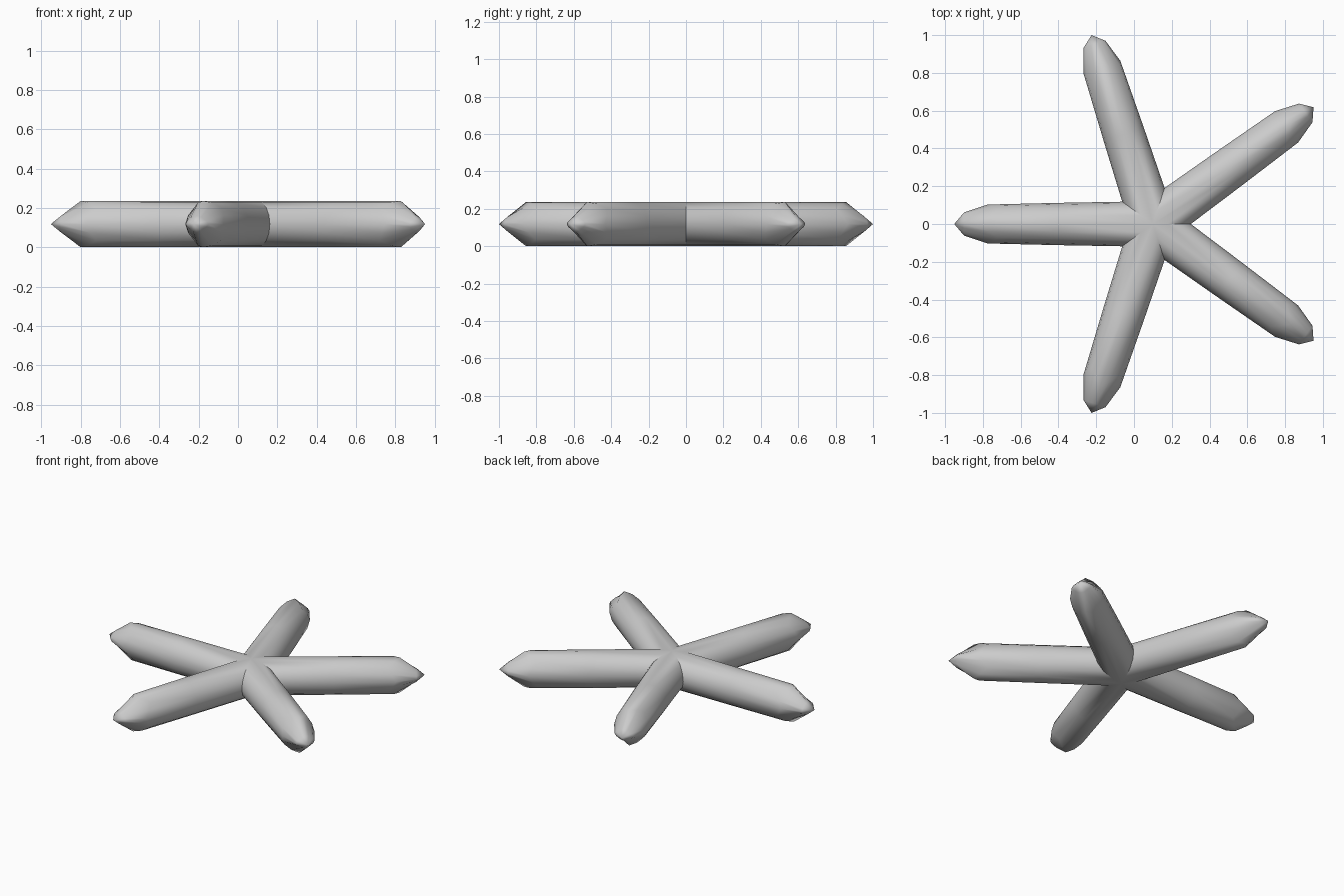
import bpy, bmesh, math
from math import sin, cos, tan, pi, radians

if "Cube" in bpy.data.objects:
    bpy.data.objects.remove(bpy.data.objects["Cube"])

N = 16            # sides of each arm
R = 1.0515        # arm length
CX, CZ = 0.10, 0.1185
H = 0.1175        # half height of an arm


def arm_rings():
    """Rings of (along, across, up) points, from the hub seam to near the tip."""
    seam, mid, end, nose = [], [], [], []
    for i in range(N):
        t = 2 * pi * i / N
        c, s = cos(t), sin(t)
        diag = sin(2 * t) ** 2
        y = 0.118 * c
        seam.append((abs(y) / tan(radians(36)), y, H * s))
        mid.append((0.5, 0.112 * c, H * s))
        end.append((0.875 + 0.025 * abs(s) - 0.07 * diag, 0.103 * c, H * s))
        k = 1 - 0.15 * diag
        nose.append((1.0, 0.061 * c * k, 0.042 * s * k))
    return [seam, mid, end, nose]


bm = bmesh.new()

# five arms that share their seams at the hub
for a in range(5):
    ang = radians(36 + 72 * a)

    def place(p):
        x, y, z = p
        return bm.verts.new((CX + x * cos(ang) - y * sin(ang),
                             x * sin(ang) + y * cos(ang), CZ + z))

    rings = [[place(p) for p in ring] for ring in arm_rings()]
    for r0, r1 in zip(rings, rings[1:]):
        for i in range(N):
            j = (i + 1) % N
            bm.faces.new((r0[i], r0[j], r1[j], r1[i]))
    tip = place((R, 0, 0))
    for i in range(N):
        bm.faces.new((rings[-1][i], rings[-1][(i + 1) % N], tip))

# weld the hub into one closed skin
bmesh.ops.remove_doubles(bm, verts=bm.verts, dist=0.0005)
bmesh.ops.recalc_face_normals(bm, faces=bm.faces)

mesh = bpy.data.meshes.new("starfish_body")
bm.to_mesh(mesh)
bm.free()
body = bpy.data.objects.new("starfish_body", mesh)
bpy.context.collection.objects.link(body)
bpy.context.view_layer.objects.active = body
body.select_set(True)
bpy.ops.object.shade_smooth_by_angle(angle=radians(50))
